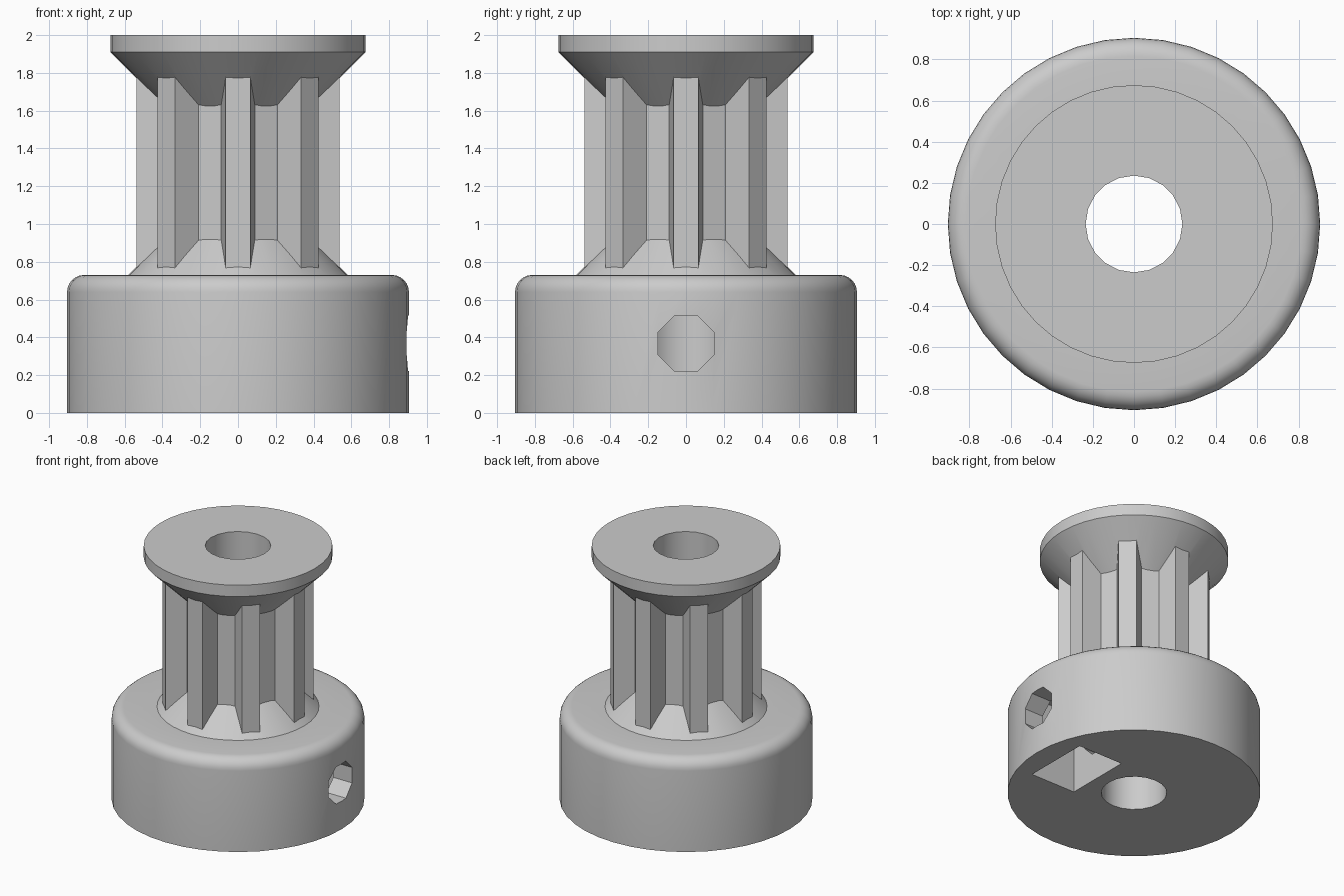
import bpy
import bmesh
from math import sin, cos, pi, radians
from mathutils import Matrix, Vector

if "Cube" in bpy.data.objects:
    bpy.data.objects.remove(bpy.data.objects["Cube"], do_unlink=True)

HUB_R, HUB_H, ROUND = 0.905, 0.73, 0.09
FLANGE_R, BORE_R = 0.675, 0.235
TEETH = 8

grey = bpy.data.materials.new("plain grey")
grey.use_nodes = True
grey.diffuse_color = (0.6, 0.6, 0.6, 1)
grey.node_tree.nodes["Principled BSDF"].inputs["Base Color"].default_value = grey.diffuse_color


def finish(name, bm):
    bmesh.ops.recalc_face_normals(bm, faces=bm.faces)
    mesh = bpy.data.meshes.new(name)
    bm.to_mesh(mesh)
    bm.free()
    mesh.materials.append(grey)
    obj = bpy.data.objects.new(name, mesh)
    bpy.context.collection.objects.link(obj)
    return obj


def lathe(name, profile, sides=40):
    """Closed solid of revolution from (radius, z) points, capped at both ends."""
    bm = bmesh.new()
    rings = [[bm.verts.new((r * cos(2 * pi * i / sides), r * sin(2 * pi * i / sides), z))
              for i in range(sides)] for r, z in profile]
    for low, high in zip(rings, rings[1:]):
        for i in range(sides):
            j = (i + 1) % sides
            bm.faces.new((low[i], low[j], high[j], high[i]))
    bm.faces.new(rings[0])
    bm.faces.new(rings[-1])
    return finish(name, bm)


def prism(name, outline, bottom, top):
    bm = bmesh.new()
    face = bm.faces.new([bm.verts.new((x, y, bottom)) for x, y in outline])
    out = bmesh.ops.extrude_face_region(bm, geom=[face])
    verts = [v for v in out["geom"] if isinstance(v, bmesh.types.BMVert)]
    bmesh.ops.translate(bm, verts=verts, vec=(0, 0, top - bottom))
    return finish(name, bm)


def combine(target, other, operation):
    """Apply a boolean and discard the helper solid."""
    mod = target.modifiers.new(other.name, "BOOLEAN")
    mod.operation, mod.solver, mod.object = operation, "EXACT", other
    bpy.context.view_layer.objects.active = target
    bpy.ops.object.modifier_apply(modifier=mod.name)
    bpy.data.objects.remove(other, do_unlink=True)


# Hub with a rounded shoulder and a cone that runs up into the teeth
shoulder = [(HUB_R - ROUND + ROUND * cos(a), HUB_H - ROUND + ROUND * sin(a))
            for a in [radians(15 * i) for i in range(7)]]
pulley = lathe("toothed_pulley", [(HUB_R, 0)] + shoulder + [(0.58, HUB_H), (0.36, 0.95)])

# Toothed drum
outline = []
for i in range(TEETH):
    turn = Matrix.Rotation(2 * pi * i / TEETH, 2)
    for x, y in ((0.385, -0.089), (0.537, -0.065), (0.537, 0.065), (0.385, 0.089)):
        outline.append(turn @ Vector((x, y)))
combine(pulley, prism("drum", outline, 0.6, 1.95), "UNION")

# Top flange, cone below a flat rim
combine(pulley, lathe("flange", [(0.36, 1.595), (FLANGE_R, 1.91), (FLANGE_R, 2)]), "UNION")

# Shaft bore
combine(pulley, lathe("bore", [(BORE_R, -0.1), (BORE_R, 2.1)], 20), "DIFFERENCE")

# Nut pocket, open at the underside
pocket = [(0.34, -0.265), (0.73, -0.265), (0.73, 0.265), (0.34, 0.265)]
combine(pulley, prism("nut_pocket", pocket, -0.1, 0.635), "DIFFERENCE")

# Octagonal screw hole from the left side into the bore
R = 0.147 / cos(pi / 8)
octagon = [(R * cos(a), R * sin(a)) for a in [(i + 0.5) * pi / 4 for i in range(8)]]
screw = prism("screw_hole", octagon, 0.1, 1.1)
screw.data.transform(Matrix.Translation((0, 0, 0.368)) @ Matrix.Rotation(pi / 2, 4, "Y"))
combine(pulley, screw, "DIFFERENCE")

# Smooth round surfaces, crisp edges
bpy.ops.object.select_all(action="DESELECT")
pulley.select_set(True)
bpy.context.view_layer.objects.active = pulley
bpy.ops.object.shade_smooth_by_angle(angle=radians(30))
